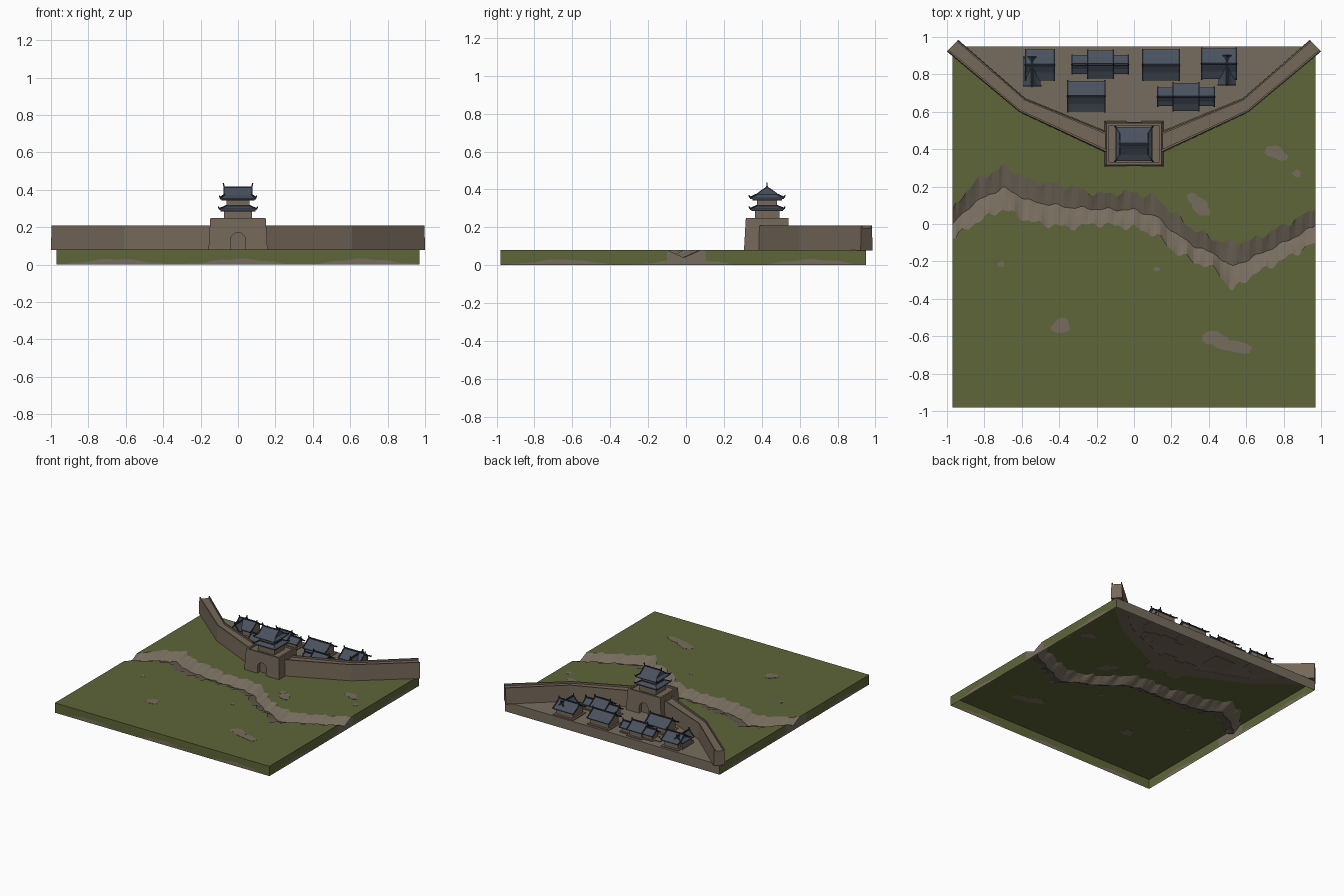
import bpy, bmesh, math
from mathutils import Vector, Matrix

if "Cube" in bpy.data.objects:
    bpy.data.objects.remove(bpy.data.objects["Cube"])

def mat(name, c):
    m = bpy.data.materials.new(name)
    m.diffuse_color = (*c, 1)
    m.use_nodes = True
    m.node_tree.nodes["Principled BSDF"].inputs["Base Color"].default_value = m.diffuse_color
    return m

GRASS = mat("grass green", (0.112, 0.132, 0.040))
DIRT = mat("dirt brown", (0.185, 0.152, 0.113))
STONE = mat("wall stone", (0.178, 0.138, 0.100))
TIMBER = mat("house wall tan", (0.185, 0.145, 0.105))
TILE = mat("roof tile blue grey", (0.066, 0.083, 0.112))
RIDGE = mat("ridge dark slate", (0.027, 0.034, 0.047))

def finish(name, bm, *mats):
    me = bpy.data.meshes.new(name)
    bm.to_mesh(me)
    bm.free()
    for m in mats:
        me.materials.append(m)
    ob = bpy.data.objects.new(name, me)
    bpy.context.collection.objects.link(ob)
    return ob

def loft(bm, rings):
    """closed tube through equal-sized rings of points, capped both ends"""
    vs = [[bm.verts.new(p) for p in r] for r in rings]
    n = len(vs[0])
    fs = [bm.faces.new((a[i], a[(i + 1) % n], b[(i + 1) % n], b[i]))
          for a, b in zip(vs, vs[1:]) for i in range(n)]
    fs += [bm.faces.new(vs[0][::-1]), bm.faces.new(vs[-1])]
    bmesh.ops.recalc_face_normals(bm, faces=fs)

def rect(cx, cy, hx, hy, z):
    return [(cx + sx * hx, cy + sy * hy, z) for sx, sy in ((-1, -1), (1, -1), (1, 1), (-1, 1))]

def bar(bm, a, b, t):
    a, b = Vector(a), Vector(b)
    d = b - a
    m = Matrix.Translation((a + b) / 2) @ d.to_track_quat('Z', 'Y').to_matrix().to_4x4() \
        @ Matrix.Diagonal((t, t, d.length + t * 0.6, 1))
    bmesh.ops.create_cube(bm, size=1, matrix=m)

def interp(pts, x, k=1):
    for a, b in zip(pts, pts[1:]):
        if x <= b[0]:
            t = max(0, (x - a[0]) / (b[0] - a[0]))
            return a[k] + t * (b[k] - a[k])
    return pts[-1][k]

# ---- ground: sheet with a dry gully, open underneath ----
X0, X1, Y0, Y1, TOP = -0.97, 0.97, -0.98, 0.95, 0.08
GULLY = [(-.97, -.08, .08), (-.86, .0, .22), (-.7, .08, .31), (-.55, .01, .23), (-.35, -.02, .2),
         (-.2, .0, .16), (0, -.02, .17), (.12, -.06, .14), (.22, -.15, .05), (.32, -.2, -.03),
         (.45, -.25, -.09), (.52, -.36, -.1), (.62, -.28, -.09), (.8, -.19, -.01), (.97, -.1, .08)]
TOWN = [(0, .43), (.16, .43), (.6, .635), (.97, .95)]

def wiggle(x, s):
    return 0.012 * math.sin(47 * x + s) + 0.009 * math.sin(89 * x + 2 * s)

bm = bmesh.new()
NX, cols, zone = 110, [], []
for i in range(NX + 1):
    x = X0 + (X1 - X0) * i / NX
    edge = 0 if i in (0, NX) else 1
    lo = interp(GULLY, x, 1) + edge * wiggle(x, 1)
    hi = interp(GULLY, x, 2) + edge * wiggle(x, 3)
    mid = (lo + hi) / 2
    col = []
    for a, b, za, zb, n in ((Y0, lo, TOP, TOP, 10), (lo, mid, TOP, .04, 3),
                            (mid, hi, .04, TOP, 3), (hi, Y1, TOP, TOP, 40)):
        for j in range(n):
            t = j / n
            col.append(bm.verts.new((x, a + (b - a) * t, za + (zb - za) * t)))
    col.append(bm.verts.new((x, Y1, TOP)))
    cols.append(col)
for a, b in zip(cols, cols[1:]):
    for j in range(len(a) - 1):
        f = bm.faces.new((a[j], b[j], b[j + 1], a[j + 1]))
        c = f.calc_center_median()
        f.material_index = int(10 <= j < 16 or c.y > interp(TOWN, abs(c.x)))

# ---- skirts: green above, wavy brown foot ----
def skirt(line, kind):
    def foot(v):
        s = v.co.x if kind in "front back" else v.co.y
        h = 0.016 + 0.015 * math.sin(9.5 * s + 1.5) + 0.003 * math.sin(41 * s)
        return min(max(h, 0.002), 0.036)
    low = [bm.verts.new((v.co.x, v.co.y, foot(v))) for v in line]
    base = [bm.verts.new((v.co.x, v.co.y, 0)) for v in line]
    for k in range(len(line) - 1):
        f1 = bm.faces.new((line[k], low[k], low[k + 1], line[k + 1]))
        f2 = bm.faces.new((low[k], base[k], base[k + 1], low[k + 1]))
        y = f1.calc_center_median().y
        f1.material_index = int(kind == "back" or (kind == "side" and -.14 < y < .11))
        f2.material_index = 1

skirt([c[0] for c in cols], "front")
skirt([c[-1] for c in cols][::-1], "back")
skirt(cols[0][::-1], "side")
skirt(cols[-1], "side")
finish("ground", bm, GRASS, DIRT)

# ---- bare earth patches ----
bm = bmesh.new()
for cx, cy, rx, ry, tilt in ((-.39, -.545, .05, .04, .4), (.43, -.61, .07, .035, -.1), (.53, -.655, .11, .03, -.15),
                             (.76, .38, .065, .033, -.4), (.87, .27, .022, .02, 0), (.36, .09, .055, .04, -.9),
                             (.31, .14, .025, .03, 0), (-.71, -.215, .018, .015, 0), (.12, -.24, .018, .012, 0)):
    def ring(z):
        out = []
        for k in range(18):
            a = k * math.tau / 18
            r = 1 + .12 * math.sin(3 * a + cx * 20) + .08 * math.sin(5 * a)
            p = Matrix.Rotation(tilt, 2) @ Vector((rx * r * math.cos(a), ry * r * math.sin(a)))
            out.append((cx + p.x, cy + p.y, z))
        return out
    loft(bm, [ring(.079), ring(.0815)])
finish("earth_patches", bm, DIRT)

# ---- city wall: battered section with two parapets, both sides ----
SECTION = [(0, .078), (.05, .21), (.16, .21), (.16, .196), (.86, .196), (.86, .21), (.95, .21), (1, .078)]
STATIONS = [((.13, .372), (.13, .488)), ((.61, .597), (.582, .672)), ((1.0, .922), (.94, .985))]
for side, name in ((-1, "left_wall"), (1, "right_wall")):
    bm = bmesh.new()
    loft(bm, [[(side * (o[0] + (n[0] - o[0]) * t), o[1] + (n[1] - o[1]) * t, z) for t, z in SECTION]
              for o, n in STATIONS])
    finish(name, bm, STONE)

# ---- gatehouse base with arched recess front and back ----
GY = .428
bm = bmesh.new()
loft(bm, [rect(0, GY, *r) for r in ((.158, .122, .078), (.148, .112, .25), (.134, .098, .25), (.134, .098, .236))])
gate = finish("gate_base", bm, STONE)
bm = bmesh.new()
arch = [(-.04, .07), (.04, .07)] + [(.04 * math.cos(k * math.pi / 10), .13 + .042 * math.sin(k * math.pi / 10))
                                    for k in range(11)]
for y0, y1 in ((.27, .34), (.516, .6)):
    loft(bm, [[(x, y, z) for x, z in arch] for y in (y0, y1)])
cutter = finish("arch_cutter", bm)
cutter.hide_render = True
mod = gate.modifiers.new("arch", 'BOOLEAN')
mod.object, mod.operation, mod.solver = cutter, 'DIFFERENCE', 'EXACT'
bpy.context.view_layer.objects.active = gate
bpy.ops.object.modifier_apply(modifier=mod.name)
bpy.data.objects.remove(cutter)

# ---- gate tower: two storeys, skirt roof, hip-and-gable top roof ----
body, tiles, trim = bmesh.new(), bmesh.new(), bmesh.new()
loft(body, [rect(0, GY, .075, .065, z) for z in (.235, .292)])
loft(body, [rect(0, GY, .062, .052, z) for z in (.29, .352)])
loft(trim, [rect(0, GY, .093, .083, z) for z in (.285, .292)])
loft(tiles, [rect(0, GY, .1, .09, .292), rect(0, GY, .1, .09, .298), rect(0, GY, .06, .05, .315)])
loft(trim, [rect(0, GY, .066, .056, z) for z in (.312, .319)])
loft(trim, [rect(0, GY, .088, .078, z) for z in (.342, .35)])
loft(tiles, [rect(0, GY, *r) for r in ((.095, .09, .349), (.095, .09, .355), (.074, .056, .372),
                                        (.074, .028, .393), (.074, .002, .415))])
bar(trim, (-.076, GY, .414), (.076, GY, .414), .009)
for sx in (-1, 1):
    bar(trim, (sx * .074, GY, .414), (sx * .078, GY, .434), .007)
    for sy in (-1, 1):
        bar(trim, (sx * .074, GY, .412), (sx * .074, GY + sy * .028, .394), .007)
        bar(trim, (sx * .074, GY + sy * .028, .394), (sx * .074, GY + sy * .056, .373), .007)
        bar(trim, (sx * .074, GY + sy * .056, .373), (sx * .095, GY + sy * .09, .358), .007)
        bar(trim, (sx * .095, GY + sy * .09, .358), (sx * .099, GY + sy * .095, .368), .005)
        bar(trim, (sx * .062, GY + sy * .052, .315), (sx * .1, GY + sy * .09, .299), .006)
        bar(trim, (sx * .1, GY + sy * .09, .299), (sx * .104, GY + sy * .094, .308), .005)
finish("tower_storeys", body, STONE)
finish("tower_roofs", tiles, TILE)
finish("tower_ridges", trim, RIDGE)

# ---- town houses ----
body, tiles, trim = bmesh.new(), bmesh.new(), bmesh.new()

def hall(cx, cy, hl, hw, ze=.135, zr=.187, turn=False):
    """gabled hall; hl = half length along ridge, hw = half eave width"""
    def P(u, v, z):
        return (cx + v, cy + u, z) if turn else (cx + u, cy + v, z)
    h = zr - ze
    top = [(-hw, ze), (-hw / 2, ze + .4 * h), (0, zr), (hw / 2, ze + .4 * h), (hw, ze)]
    sec = top + [(v, z - .007) for v, z in top[::-1]]
    loft(tiles, [[P(u, v, z) for v, z in sec] for u in (-hl, hl)])
    w = hw * .78
    wall = [(-w, .078), (-w, ze)] + [(v, z - .005) for v, z in top[1:4]] + [(w, ze), (w, .078)]
    loft(body, [[P(u, v, z) for v, z in wall] for u in (-hl + .014, hl - .014)])
    loft(body, [[P(u, v, z) for u, v in ((-hl, -hw), (hl, -hw), (hl, hw), (-hl, hw))] for z in (.078, .087)])
    bar(trim, P(-hl, 0, zr), P(hl, 0, zr), .009)
    for s in (-1, 1):
        bar(trim, P(s * hl, 0, zr), P(s * (hl + .003), 0, zr + .014), .007)
        for a, b in zip(top, top[1:]):
            bar(trim, P(s * hl, *a), P(s * hl, *b), .008)

def block(x0, x1, y0, y1, z1):
    loft(body, [rect((x0 + x1) / 2, (y0 + y1) / 2, (x1 - x0) / 2, (y1 - y0) / 2, z) for z in (.078, z1)])

# plain halls
hall(.145, .85, .098, .082)
hall(-.255, .683, .098, .082)
# halls with lower side wings and a porch slab
for cx, cy, s in ((-.18, .853, -1), (.278, .68, 1)):
    hall(cx, cy, .068, .075)
    hall(cx, cy, .15, .05, .122, .16)
    xs = sorted((cx + s * .14, cx + s * .2))
    block(xs[0], xs[1], cy - .025, cy + .025, .087)
# L-shaped halls with a front wing
for cx, cy, hl, s in ((-.503, .85, .077, -1), (.455, .857, .092, 1)):
    hall(cx, cy, hl, .082)
    hall(cx + s * .042, cy - .035, .077, .045, .13, .178, True)
    block(cx + s * .045 - .02, cx + s * .045 + .02, cy - .135, cy - .08, .087)
finish("house_walls", body, TIMBER)
finish("house_roofs", tiles, TILE)
finish("house_ridges", trim, RIDGE)
